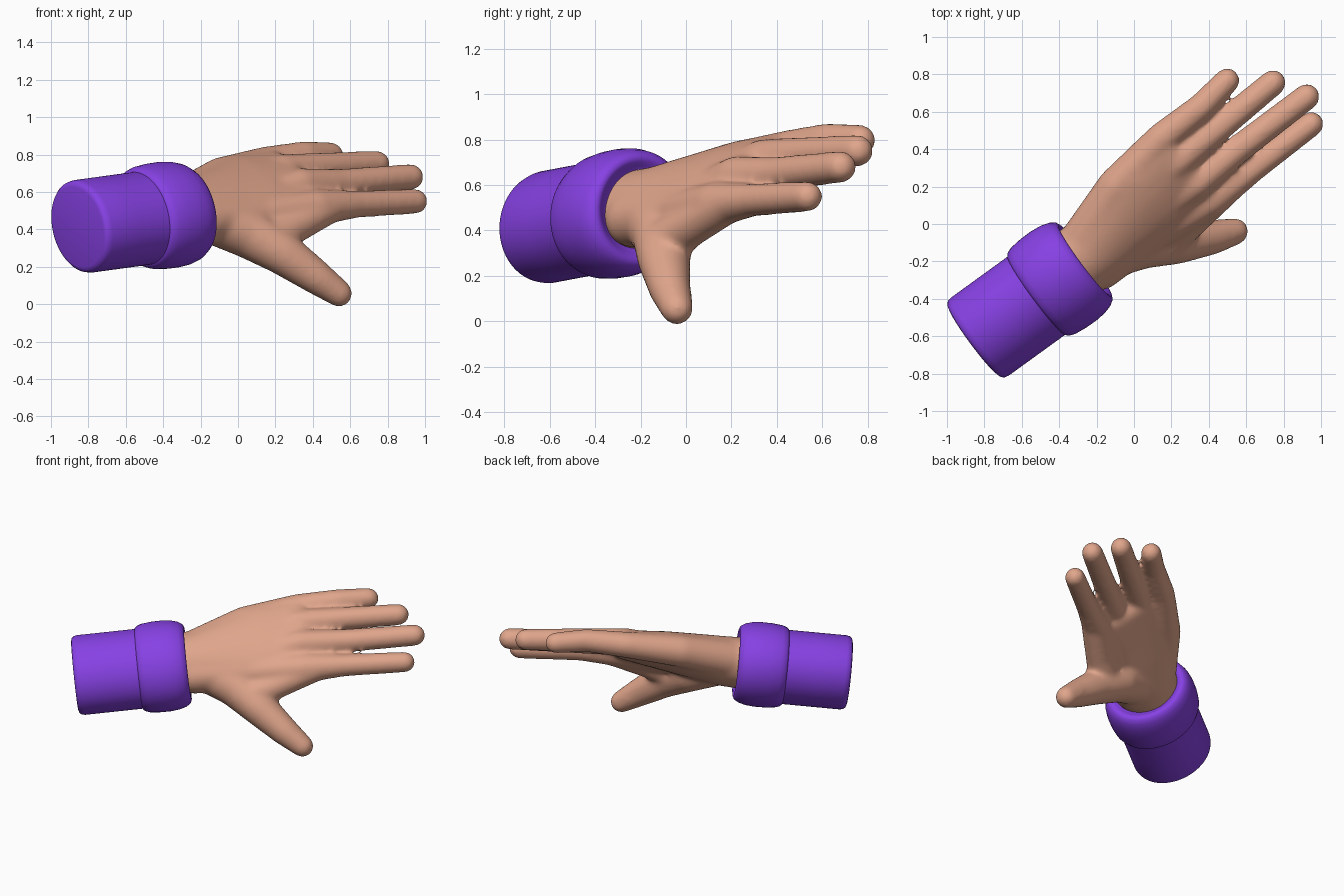
import bpy, bmesh, math
from mathutils import Matrix, Vector

if "Cube" in bpy.data.objects:
    bpy.data.objects.remove(bpy.data.objects["Cube"])

# Arm frame: local x runs along the arm, y across the palm, z out of the back of the hand
d = Vector((0.805, 0.583, 0.11)).normalized()
v = Vector((-0.545, 0.64, 0.55))
v = (v - d * v.dot(d)).normalized()
w = d.cross(v)
FRAME = Matrix.Translation((-0.835, -0.61, 0.415)) @ Matrix((d, v, w)).transposed().to_4x4()


def material(name, rgb):
    m = bpy.data.materials.new(name)
    m.diffuse_color = (*rgb, 1)
    m.use_nodes = True
    m.node_tree.nodes["Principled BSDF"].inputs["Base Color"].default_value = m.diffuse_color
    return m


skin = material("warm skin", (0.75, 0.38, 0.26))
purple = material("purple cloth", (0.242, 0.053, 0.775))


def add_object(name, bm, mat):
    me = bpy.data.meshes.new(name)
    bmesh.ops.recalc_face_normals(bm, faces=bm.faces)
    bm.transform(FRAME)
    bm.to_mesh(me)
    bm.free()
    me.materials.append(mat)
    ob = bpy.data.objects.new(name, me)
    bpy.context.collection.objects.link(ob)
    return ob


def shade(ob, angle):
    bpy.ops.object.select_all(action='DESELECT')
    ob.select_set(True)
    bpy.context.view_layer.objects.active = ob
    bpy.ops.object.shade_smooth_by_angle(angle=math.radians(angle))


def lathe(name, profile, mat, n=72):
    """Sweep (along, radius) points around the arm axis as slightly flat ovals, capping both ends."""
    bm = bmesh.new()
    rings = [[bm.verts.new((x, 1.035 * r * math.cos(2 * math.pi * i / n), 0.935 * r * math.sin(2 * math.pi * i / n)))
              for i in range(n)] for x, r in profile]
    for a, b in zip(rings, rings[1:]):
        for i in range(n):
            j = (i + 1) % n
            bm.faces.new((a[i], a[j], b[j], b[i]))
    bm.faces.new(rings[0])
    bm.faces.new(rings[-1])
    shade(add_object(name, bm, mat), 50)


# Unit sphere points used to make the capsules
ball = bmesh.new()
bmesh.ops.create_icosphere(ball, subdivisions=3, radius=1)
BALL = [p.co.copy() for p in ball.verts]
ball.free()


def chain(bm, points):
    """Tapered capsules between points (x, y, z, width radius, thickness radius)."""
    for pair in zip(points, points[1:]):
        seg = bmesh.new()
        for x, y, z, ry, rz in pair:
            for p in BALL:
                seg.verts.new((x + p.x * min(ry, rz), y + p.y * ry, z + p.z * rz))
        bmesh.ops.convex_hull(seg, input=seg.verts[:])
        for p in [p for p in seg.verts if not p.link_faces]:
            seg.verts.remove(p)
        me = bpy.data.meshes.new("segment")
        seg.to_mesh(me)
        seg.free()
        bm.from_mesh(me)
        bpy.data.meshes.remove(me)


# Sleeve with a softly rounded closed end
lathe("sleeve", [(-0.026, 0.225), (-0.021, 0.242), (-0.009, 0.253), (0.014, 0.258), (0.2, 0.258), (0.45, 0.258)],
      purple)

# Rolled cuff with a thick lip
lathe("cuff", [(0.390, 0.24), (0.392, 0.262), (0.405, 0.275), (0.435, 0.286), (0.50, 0.293), (0.57, 0.294),
               (0.63, 0.288), (0.675, 0.275), (0.703, 0.257), (0.712, 0.238), (0.708, 0.220),
               (0.695, 0.203), (0.68, 0.18), (0.675, 0.15)], purple)

# Hand: wrist, palm, fingers and thumb fused into one smooth skin
bm = bmesh.new()
chain(bm, [(0.58, 0.015, -0.005, 0.198, 0.172), (0.78, 0.02, -0.003, 0.205, 0.163), (1.0, 0.06, 0.008, 0.255, 0.142),
           (1.2, 0.09, 0.02, 0.29, 0.12), (1.45, 0.105, 0.03, 0.275, 0.088)])

# (wrist y, knuckle y, knuckle z, knuckle radius, tip x, tip y, tip z, tip radius)
fingers = [(0.10, 0.342, -0.005, 0.086, 1.918, 0.373, -0.04, 0.069),
           (0.04, 0.195, 0.04, 0.088, 2.104, 0.208, -0.012, 0.071),
           (-0.03, 0.025, 0.06, 0.090, 2.198, 0.024, 0.012, 0.071),
           (-0.09, -0.138, 0.02, 0.100, 2.118, -0.154, -0.017, 0.068)]
for wy, ky, kz, kr, tx, ty, tz, r in fingers:
    side, sr = (0.265, 0.105) if wy > 0.05 else ((wy + ky) / 2, 0.1)
    chain(bm, [(0.75, wy, 0, 0.125, 0.125), (1.1, side, 0.0, sr, sr),
               (1.45, ky, kz, kr, kr), (1.72, (ky + ty) / 2, kz * 0.6, r + 0.006, r + 0.006), (tx, ty, tz, r, r)])

# Thumb and the web beside it
thumb = [(0.85, -0.07, -0.02, 0.14), (1.006, -0.17, -0.06, 0.137), (1.14, -0.32, -0.105, 0.118),
         (1.29, -0.475, -0.18, 0.094), (1.40, -0.572, -0.24, 0.073)]
chain(bm, [(*p, p[3]) for p in thumb])
chain(bm, [(1.08, -0.25, -0.07, 0.11, 0.11), (1.28, -0.215, -0.03, 0.09, 0.09), (1.56, -0.145, 0.02, 0.085, 0.085)])
hand = add_object("hand", bm, skin)

# Fuse the capsules and soften the joins
mod = hand.modifiers.new("fuse", 'REMESH')
mod.mode = 'VOXEL'
mod.voxel_size = 0.012
mod.use_smooth_shade = True
mod = hand.modifiers.new("soften", 'SMOOTH')
mod.factor = 0.5
mod.iterations = 30
